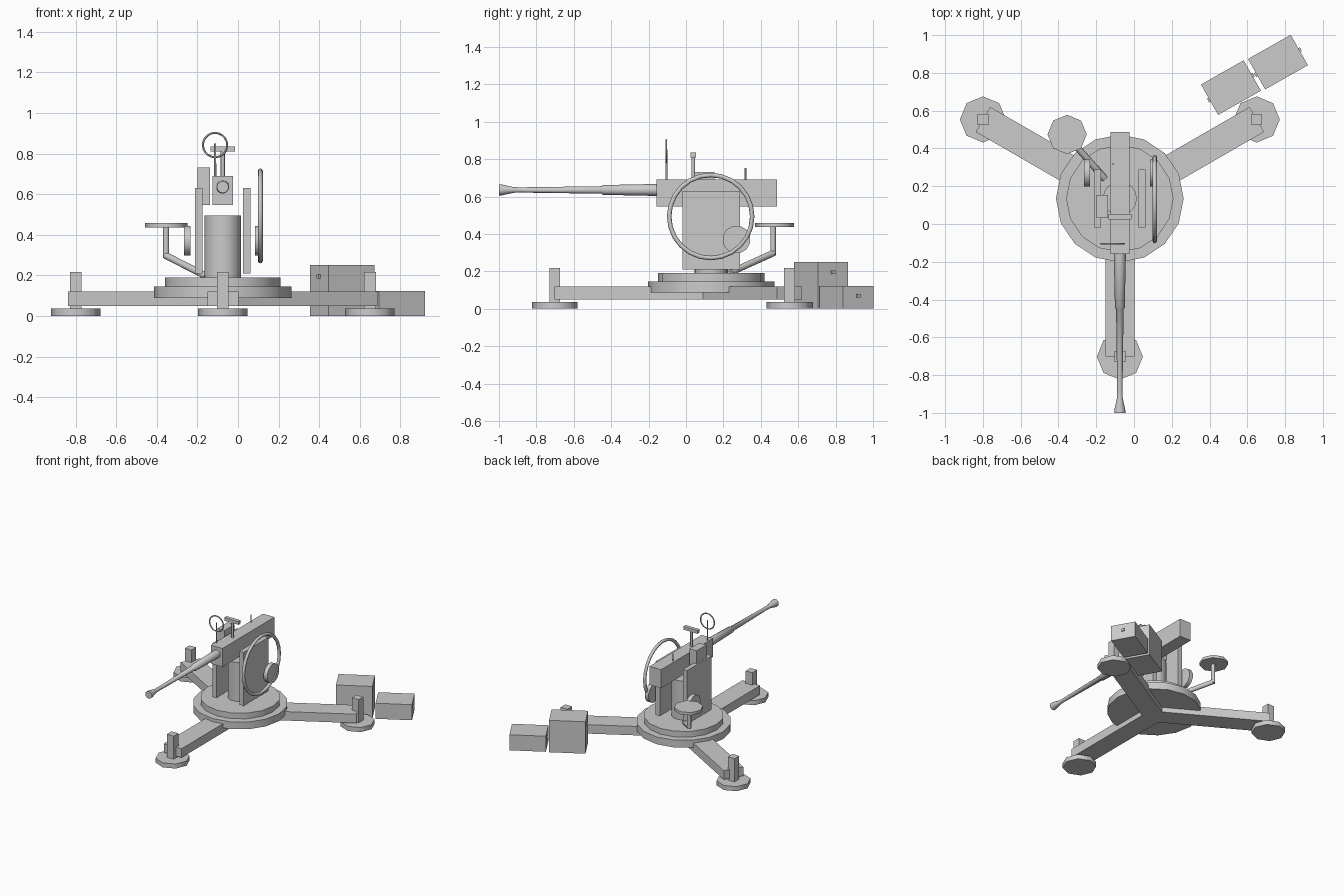
import bpy, bmesh, math
from mathutils import Vector, Matrix

cube = bpy.data.objects.get("Cube")
if cube:
    bpy.data.objects.remove(cube)

grey = bpy.data.materials.new("plain grey")
grey.use_nodes = True
COLOUR = (0.6, 0.6, 0.6, 1)
grey.diffuse_color = COLOUR
grey.node_tree.nodes["Principled BSDF"].inputs["Base Color"].default_value = COLOUR

CX, CY = -0.075, 0.135      # pivot of the mount
GUN_Z = 0.635


def finish(bm, name, smooth=False):
    bmesh.ops.recalc_face_normals(bm, faces=bm.faces)
    mesh = bpy.data.meshes.new(name)
    bm.to_mesh(mesh)
    bm.free()
    mesh.materials.append(grey)
    obj = bpy.data.objects.new(name, mesh)
    bpy.context.collection.objects.link(obj)
    if smooth:
        bpy.ops.object.select_all(action='DESELECT')
        obj.select_set(True)
        bpy.context.view_layer.objects.active = obj
        bpy.ops.object.shade_smooth_by_angle(angle=math.radians(50))
    return obj


def box(name, centre, size, turn=0.0):
    bm = bmesh.new()
    bmesh.ops.create_cube(bm, size=1)
    m = Matrix.Translation(centre) @ Matrix.Rotation(turn, 4, 'Z') @ Matrix.Diagonal((*size, 1))
    bmesh.ops.transform(bm, matrix=m, verts=bm.verts)
    return finish(bm, name)


def lathe(name, start, direction, profile, sides=16, offset=0.0):
    """Closed solid through (distance, radius) rings along a direction."""
    bm = bmesh.new()
    rings = []
    for d, r in profile:
        angles = [offset + 2 * math.pi * i / sides for i in range(sides)]
        rings.append([bm.verts.new((r * math.cos(a), r * math.sin(a), d)) for a in angles])
    for a, b in zip(rings, rings[1:]):
        for i in range(sides):
            j = (i + 1) % sides
            bm.faces.new((a[i], a[j], b[j], b[i]))
    bm.faces.new(rings[0])
    bm.faces.new(rings[-1])
    turn = Vector(direction).to_track_quat('Z', 'Y').to_matrix().to_4x4()
    bmesh.ops.transform(bm, matrix=Matrix.Translation(start) @ turn, verts=bm.verts)
    return finish(bm, name, True)


def rod(name, start, end, radius, sides=8, offset=0.0):
    v = Vector(end) - Vector(start)
    return lathe(name, start, v, [(0, radius), (v.length, radius)], sides, offset)


def ring(name, centre, axis, major, minor, sides, tube=8):
    bm = bmesh.new()
    loops = []
    for i in range(sides):
        a = 2 * math.pi * i / sides
        loop = []
        for k in range(tube):
            b = 2 * math.pi * k / tube
            r = major + minor * math.cos(b)
            loop.append(bm.verts.new((r * math.cos(a), r * math.sin(a), minor * math.sin(b))))
        loops.append(loop)
    for i in range(sides):
        p, q = loops[i], loops[(i + 1) % sides]
        for k in range(tube):
            n = (k + 1) % tube
            bm.faces.new((p[k], q[k], q[n], p[n]))
    turn = Vector(axis).to_track_quat('Z', 'Y').to_matrix().to_4x4()
    bmesh.ops.transform(bm, matrix=Matrix.Translation(centre) @ turn, verts=bm.verts)
    return finish(bm, name, True)


# Three outrigger legs with foot pads and stakes
LEG = 0.837
for label, degrees in (("front", -90), ("left", 30), ("right", 150)):
    a = math.radians(degrees)
    dx, dy = math.cos(a), math.sin(a)
    fx, fy = CX + LEG * dx, CY + LEG * dy
    box(label + "_leg", (CX + LEG / 2 * dx, CY + LEG / 2 * dy, 0.085), (LEG, 0.153, 0.07), a)
    rod(label + "_foot_pad", (fx, fy, 0), (fx, fy, 0.036), 0.122)
    box(label + "_stake", (fx, fy, 0.125), (0.058, 0.058, 0.185))

# Turntable and pedestal
rod("turntable_base", (CX, CY, 0.088), (CX, CY, 0.145), 0.338, 16)
rod("turntable_top", (CX, CY, 0.145), (CX, CY, 0.19), 0.284, 16)
rod("pedestal", (CX, CY, 0.19), (CX, CY, 0.495), 0.09, 16)

# Side plates and elevation discs, mirrored about the pivot
for label, s in (("left", 1), ("right", -1)):
    box(label + "_side_plate", (CX + s * 0.118, CY, 0.42), (0.036, 0.305, 0.42))
    rod(label + "_disc", (CX + s * 0.159, 0.27, 0.37), (CX + s * 0.191, 0.27, 0.37),
        0.075, 12, math.pi / 12)

# Large hand ring on the left side
ring("hand_ring", (0.11, CY - 0.003, 0.493), (1, 0, 0), 0.222, 0.012, 24)

# Receiver and barrel with flared muzzle
box("receiver", (CX, 0.165, 0.618), (0.1, 0.645, 0.145))
lathe("barrel", (CX, -0.155, GUN_Z), (0, -1, 0),
      [(0, 0.032), (0.29, 0.026), (0.295, 0.02), (0.73, 0.014), (0.765, 0.015),
       (0.83, 0.029), (0.845, 0.029)], 12)
box("ammunition_feed", (-0.168, 0.092, 0.638), (0.062, 0.123, 0.185))

# Sights on top of the receiver
ring("ring_sight", (-0.113, -0.105, 0.842), (0, 1, 0), 0.06, 0.005, 20, 6)
rod("ring_sight_post", (-0.113, -0.105, 0.68), (-0.113, -0.105, 0.85), 0.005)
rod("rear_sight_post", (CX, 0.039, 0.68), (CX, 0.039, 0.81), 0.01)
box("rear_sight_bar", (CX, 0.039, 0.822), (0.122, 0.03, 0.025))
rod("rear_pin", (-0.11, 0.318, 0.68), (-0.11, 0.318, 0.752), 0.005)

# Gunner seat on a bent arm
SX, SY = -0.354, 0.474
rod("seat", (SX, SY, 0.436), (SX, SY, 0.458), 0.104)
rod("seat_post", (SX, SY - 0.008, 0.285), (SX, SY - 0.008, 0.44), 0.015)
rod("seat_arm", (SX, SY - 0.008, 0.297), (-0.155, 0.24, 0.195), 0.018)

# Two ammunition boxes with end handles
TURN = math.radians(29.5)
for label, x, y, height, grip in (("tall", 0.513, 0.722, 0.25, 0.195),
                                  ("short", 0.762, 0.857, 0.122, 0.07)):
    box(label + "_box", (x, y, height / 2), (0.26, 0.185, height), TURN)
    for end, s in (("inner", -1), ("outer", 1)):
        d = s * 0.132
        box(label + "_box_" + end + "_handle",
            (x + d * math.cos(TURN), y + d * math.sin(TURN), grip), (0.014, 0.022, 0.02), TURN)
